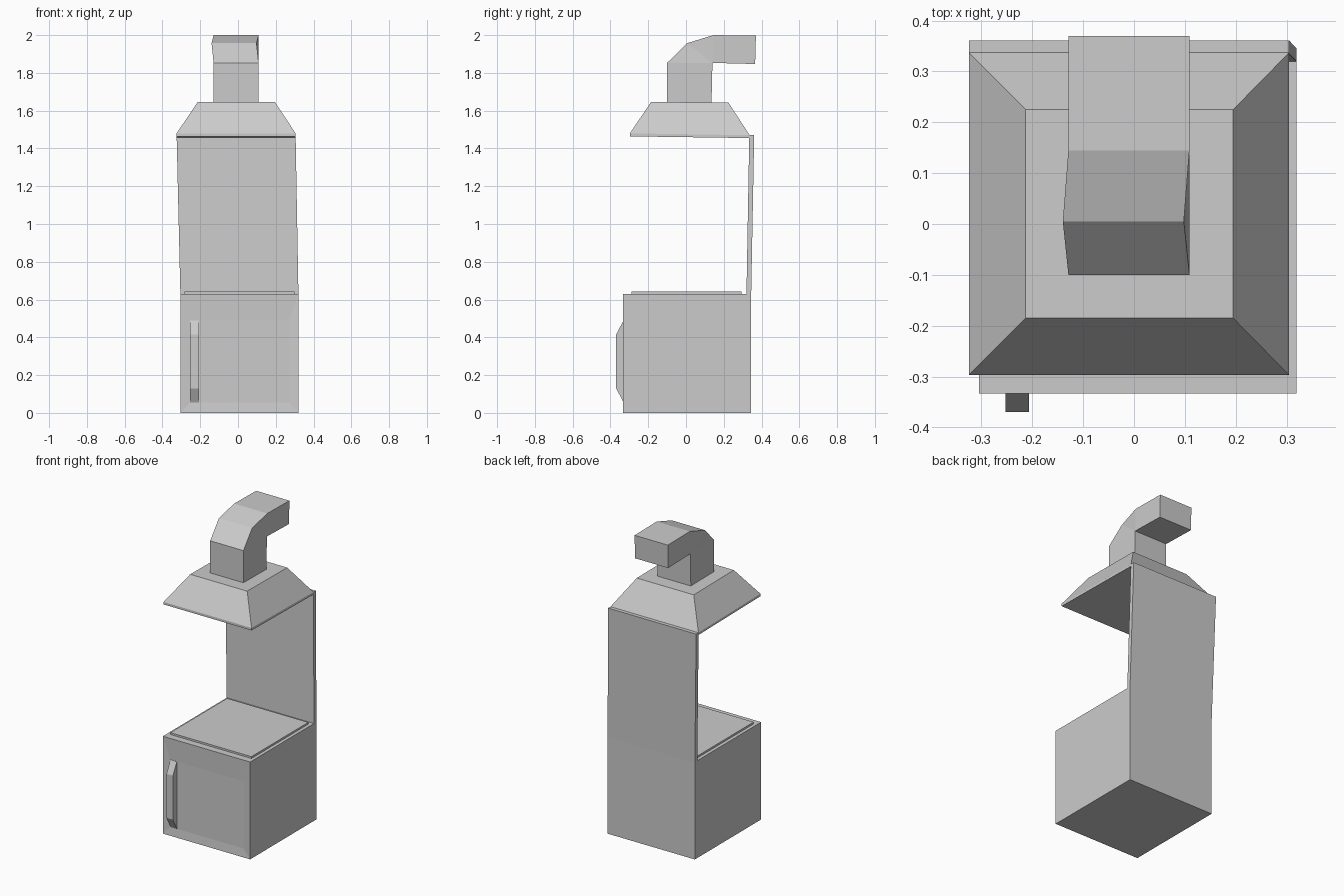
import bpy, bmesh

if "Cube" in bpy.data.objects:
    bpy.data.objects.remove(bpy.data.objects["Cube"])


def loft(name, rings):
    """Bridge a series of four-point rings with quads and cap both ends."""
    bm = bmesh.new()
    loops = [[bm.verts.new(p) for p in ring] for ring in rings]
    for a, b in zip(loops, loops[1:]):
        for i in range(4):
            j = (i + 1) % 4
            bm.faces.new((a[i], a[j], b[j], b[i]))
    bm.faces.new(loops[0])
    bm.faces.new(loops[-1])
    bmesh.ops.remove_doubles(bm, verts=bm.verts, dist=0.0005)
    bmesh.ops.recalc_face_normals(bm, faces=bm.faces)
    mesh = bpy.data.meshes.new(name)
    bm.to_mesh(mesh)
    bm.free()
    obj = bpy.data.objects.new(name, mesh)
    bpy.context.collection.objects.link(obj)
    return obj


def level(x0, x1, y0, y1, z0, z1=None):
    """Rectangle seen from above; z0 at its front edge, z1 at its back edge."""
    z1 = z0 if z1 is None else z1
    return [(x0, y0, z0), (x1, y0, z0), (x1, y1, z1), (x0, y1, z1)]


def upright(x0, x1, z0, z1, y):
    """Rectangle seen from the front."""
    return [(x0, y, z0), (x1, y, z0), (x1, y, z1), (x0, y, z1)]


# Cabinet with a slightly sunken door framed by sloping borders
loft("cabinet", [upright(-0.305, 0.32, 0, 0.63, 0.345),
                 upright(-0.305, 0.32, 0, 0.63, -0.333),
                 upright(-0.255, 0.27, 0.055, 0.49, -0.328)])

# Cooktop plate
loft("cooktop", [level(-0.283, 0.298, -0.288, 0.293, 0.625),
                 level(-0.283, 0.298, -0.288, 0.293, 0.642)])

# Door handle with sloped ends
loft("door_handle", [level(-0.253, -0.207, y, -0.327, z) for y, z in
                     ((-0.33, 0.055), (-0.37, 0.13), (-0.37, 0.415), (-0.33, 0.49))])

# Leaning back panel
loft("back_panel", [level(-0.305, 0.32, 0.32, 0.345, 0.625),
                    level(-0.325, 0.305, 0.335, 0.361, 1.47)])

# Tapered hood with a thin lip
loft("hood", [level(-0.325, 0.305, -0.297, 0.337, 1.464, 1.455),
              level(-0.325, 0.305, -0.297, 0.337, 1.48, 1.47),
              level(-0.213, 0.195, -0.185, 0.225, 1.646, 1.642)])

# Duct bending backwards: outer point, inner point, sideways shift of the outer edge
duct = [((-0.10, 1.64), (0.135, 1.64), 0),
        ((-0.10, 1.853), (0.14, 1.853), 0),
        ((0.005, 1.957), (0.14, 1.853), -0.011),
        ((0.145, 2.0), (0.14, 1.853), 0),
        ((0.37, 1.997), (0.366, 1.847), 0)]
loft("duct", [[(-0.129 + s, *o), (0.109 + s, *o), (0.109, *i), (-0.129, *i)]
              for o, i, s in duct])
